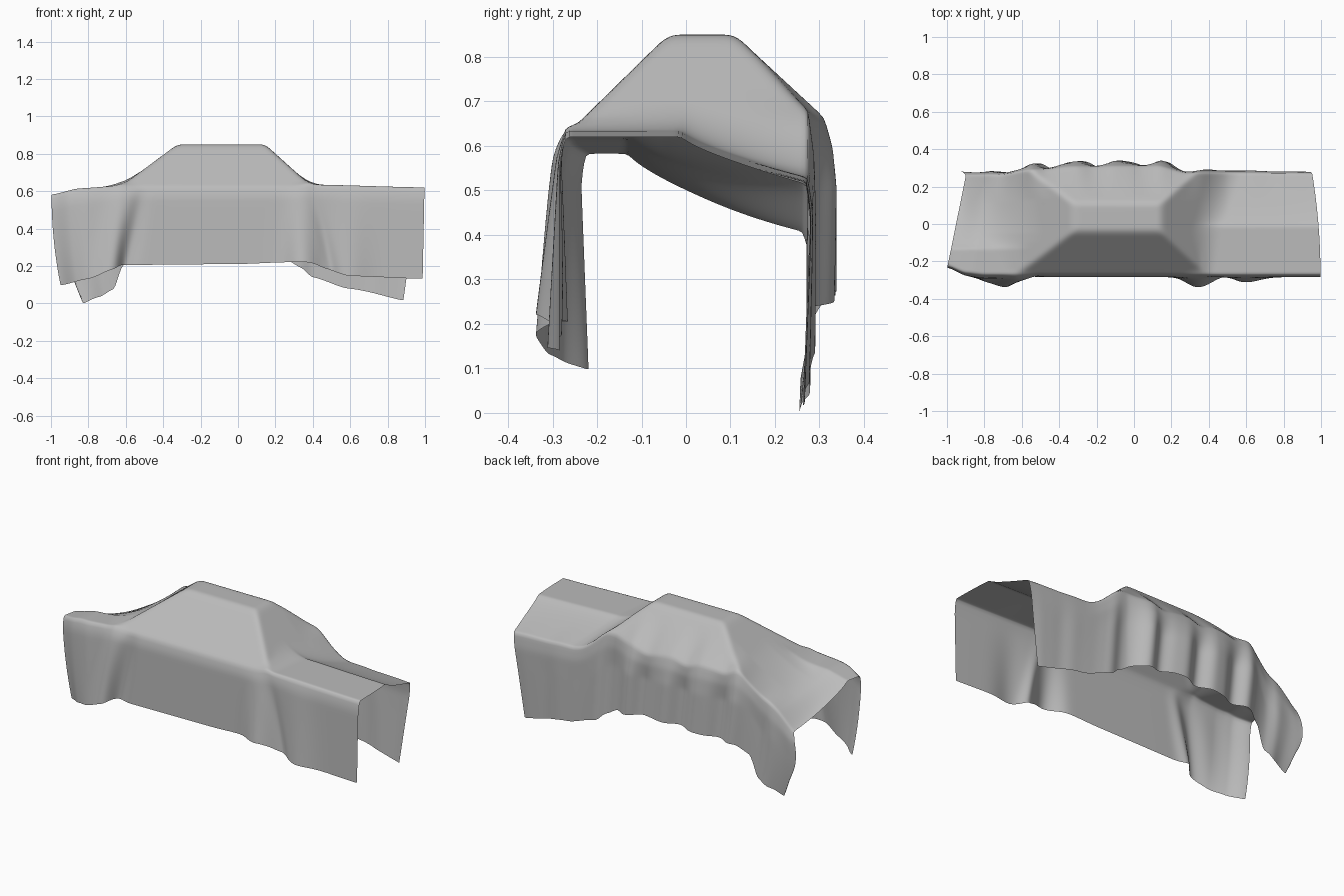
import bpy, math

if "Cube" in bpy.data.objects:
    bpy.data.objects.remove(bpy.data.objects["Cube"])

def curve(pts, x):
    """Smooth interpolation through a short list of (x, value) points."""
    if x <= pts[0][0]:
        return pts[0][1]
    for (x0, v0), (x1, v1) in zip(pts, pts[1:]):
        if x <= x1:
            t = (x - x0) / (x1 - x0)
            t = 0.5 * t + 0.5 * t * t * (3 - 2 * t)
            return v0 + (v1 - v0) * t
    return pts[-1][1]

def smin(a, b, k):
    h = max(k - abs(a - b), 0) / k
    return min(a, b) - h * h * k / 4

def smax(a, b, k):
    return -smin(-a, -b, k)

def bump(x, c, w):
    return math.exp(-((x - c) / w) ** 2)

# Shapes of the hems and shoulders along the length
FRONT_HEM = [(-1, .09), (-.82, .125), (-.68, .175), (-.6, .20), (0, .205),
             (.27, .215), (.35, .215), (.45, .18), (.6, .14), (1, .125)]
BACK_HEM = [(-1, .08), (-.95, -.005), (-.8, .03), (-.7, .07), (-.64, .2), (-.55, .25),
            (0, .27), (.25, .235), (.34, .185), (.4, .135), (.6, .075), (1, .01)]
FRONT_Y = [(-1, -.225), (-.9, -.262), (-.8, -.272), (1, -.272)]
BACK_Y = [(-1, .262), (-.75, .265), (-.55, .29), (-.35, .308), (.12, .312),
          (.28, .275), (.45, .275), (1, .272)]
END_DROP = [(-1, .19), (-.8, .13), (-.55, .06), (.3, .06), (.5, .10), (1, .105)]
DECK_Z = [(-1, .582), (-.85, .615), (-.6, .632), (.4, .635), (1, .62)]

def top_z(x, y):
    """Height of the draped top: hipped cabin over front and rear decks."""
    start = -.13 if x < 0 else -.01
    t = max(0, (y - start) / (.27 - start))
    deck = curve(DECK_Z, x) - curve(END_DROP, x) * t ** .75
    if -.63 < x < .37:                             # let the front slope run down freely
        deck -= .05 * min(1, max(0, (-.1 - y) / .1)) * min(1, (x + .63) / .12, (.37 - x) / .12)
    cabin = .85
    for plane in (.85 + .98 * (y + .04), .85 - 1.0 * (y - .112),
                  .85 + .74 * (x + .325), .85 - .9 * (x - .145)):
        cabin = smin(cabin, plane, .022)
    inner = min(1, max(0, (y + .25) / .2))
    return smax(deck, cabin, .045 + (.075 if x < -.3 else .025) * inner)

def folds(x):
    """Hanging rear pleats, strongest around the cabin."""
    a = curve([(-.85, .004), (-.6, .019), (.25, .018), (.42, .002)], x)
    return a * (math.cos(26 * (x - .15)) + .25 * math.sin(47 * x + 2))

NX, NF, NT, NB = 200, 22, 60, 26

def sheet_point(x, j):
    yf, yb = curve(FRONT_Y, x), curve(BACK_Y, x)
    if j < NF:                                     # front skirt
        t = 1 - j / NF                             # 0 shoulder, 1 hem
        r = t ** .6
        z0 = top_z(x, yf)
        z = z0 + (curve(FRONT_HEM, x) - z0) * t
        y = yf - .012 * min(1, t * 8)
        y -= r * (.05 * bump(x, -.6 - .09 * t, .09) + .02 * bump(x, -.82, .1))
        y -= t * (.055 * bump(x, .33, .07) + .028 * bump(x, .6, .1))
        y += .03 * r * bump(x, -.51 - .07 * t, .04) + .015 * r * bump(x, .38 + .12 * t, .04)
        y += .02 * t * bump(x, -1, .1)
        x += t * (-.03 * bump(x, -.58, .08) + .03 * bump(x, .4, .08))
        left = .05 * t ** 2
        right = -.01 * t
    elif j <= NF + NT:                             # draped top
        s = (j - NF) / NT
        y = yf + (yb - yf) * s
        z = top_z(x, y)
        z += .6 * folds(x) * max(0, s - .72) / .28
        left, right = .10 * s, -.045 * s ** 2
    else:                                          # rear skirt
        t = (j - NF - NT) / NB
        z0 = top_z(x, yb) + .6 * folds(x)
        z = z0 + (curve(BACK_HEM, x) - z0) * t
        y = yb + .012 * min(1, t * 6) + folds(x - .04 * t) * min(1, t * 2.5)
        y -= .02 * t * (bump(x, 1, .4) + bump(x, -1, .2))
        y += .015 * math.sin(math.pi * t) * bump(x, -1, .15)
        left = .10 + .05 * t - .05 * math.sin(math.pi * t)
        right = -.045 - .07 * t
    k = abs(x) ** 4
    return x + (left if x < 0 else right) * k, y, z

# Cloth cover: one continuous open sheet
rows = NF + NT + NB + 1
verts = [sheet_point(-1 + 2 * i / NX, j) for i in range(NX + 1) for j in range(rows)]
faces = [(i * rows + j, (i + 1) * rows + j, (i + 1) * rows + j + 1, i * rows + j + 1)
         for i in range(NX) for j in range(rows - 1)]
mesh = bpy.data.meshes.new("cloth_cover")
mesh.from_pydata(verts, [], faces)
cover = bpy.data.objects.new("cloth_cover", mesh)
bpy.context.collection.objects.link(cover)

grey = bpy.data.materials.new("grey cloth")
grey.diffuse_color = (.5, .5, .5, 1)
grey.use_nodes = True
grey.node_tree.nodes["Principled BSDF"].inputs["Base Color"].default_value = grey.diffuse_color
mesh.materials.append(grey)

# Soften the shoulder creases and shade smoothly
soften = cover.modifiers.new("soften", 'SMOOTH')
soften.factor, soften.iterations = .5, 4
bpy.context.view_layer.objects.active = cover
cover.select_set(True)
bpy.ops.object.shade_smooth()
